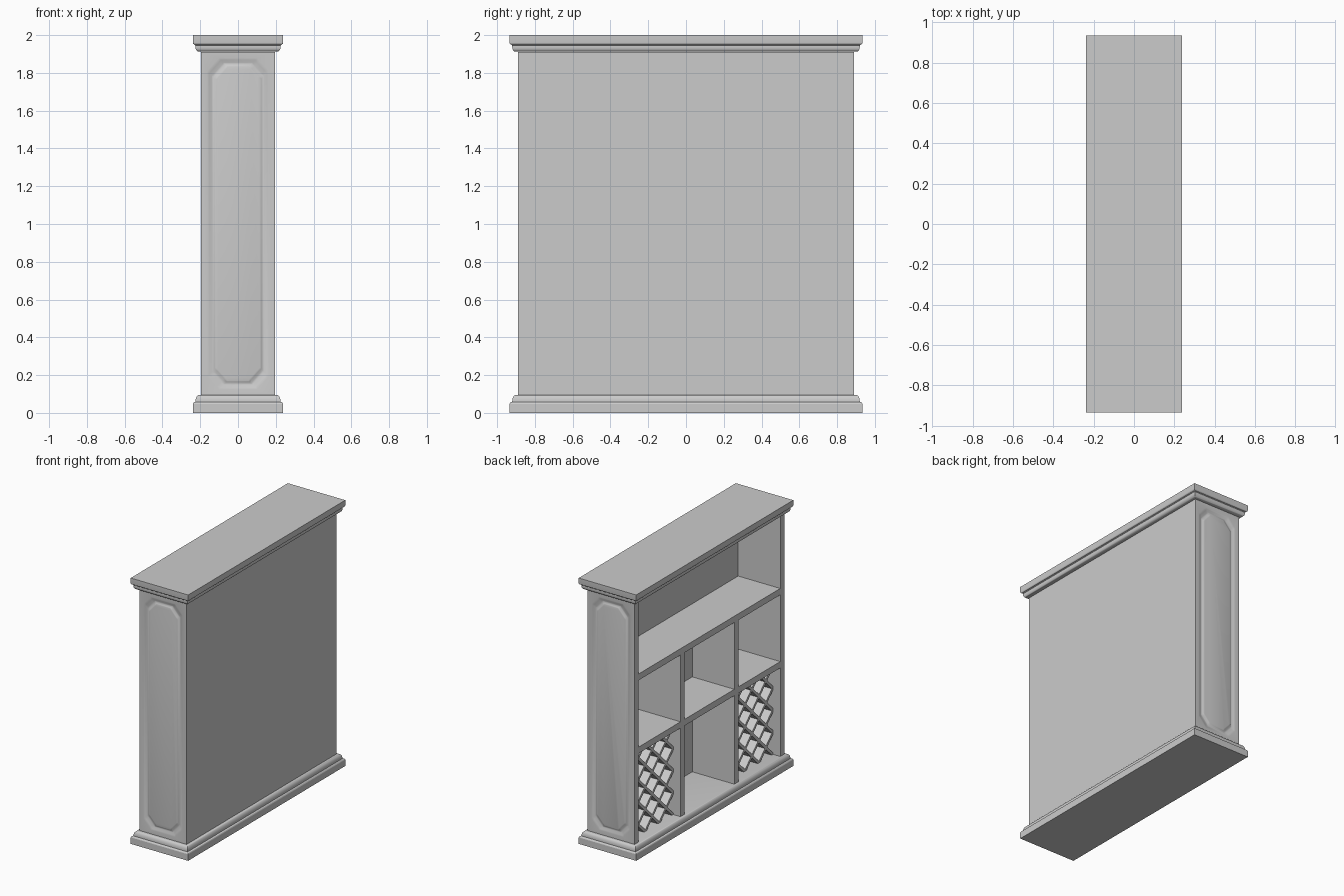
import bpy, bmesh, math
from mathutils import Matrix, Vector

if "Cube" in bpy.data.objects:
    bpy.data.objects.remove(bpy.data.objects["Cube"], do_unlink=True)

grey = bpy.data.materials.new("plain_grey")
grey.use_nodes = True
COLOR = (0.6, 0.6, 0.6, 1)
grey.diffuse_color = COLOR
grey.node_tree.nodes["Principled BSDF"].inputs["Base Color"].default_value = COLOR

# Overall layout
HX, HY = 0.195, 0.89           # half size of the body
Z0, Z1 = 0.093, 1.91           # body bottom and top
T = 0.048                      # board thickness
BACK = 0.155                   # inner face of the back panel
LOW, HIGH = 0.785, 1.335       # shelf centre heights
DIV = 0.32                     # divider centre


def finish(name, bm, smooth=False):
    bmesh.ops.recalc_face_normals(bm, faces=bm.faces)
    mesh = bpy.data.meshes.new(name)
    bm.to_mesh(mesh)
    bm.free()
    mesh.materials.append(grey)
    obj = bpy.data.objects.new(name, mesh)
    bpy.context.collection.objects.link(obj)
    if smooth:
        bpy.ops.object.select_all(action='DESELECT')
        obj.select_set(True)
        bpy.context.view_layer.objects.active = obj
        bpy.ops.object.shade_smooth_by_angle(angle=math.radians(40))
    return obj


def add_box(bm, lo, hi):
    lo, hi = Vector(lo), Vector(hi)
    m = Matrix.Translation((lo + hi) / 2) @ Matrix.Diagonal((*(hi - lo), 1))
    bmesh.ops.create_cube(bm, size=1, matrix=m)


def box(name, lo, hi):
    bm = bmesh.new()
    add_box(bm, lo, hi)
    return finish(name, bm)


def bridge(bm, a, b):
    n = len(a)
    for i in range(n):
        bm.faces.new((a[i], a[(i + 1) % n], b[(i + 1) % n], b[i]))


def moulding(name, profile):
    """Solid rectangular block whose rim follows (overhang, z) points."""
    bm = bmesh.new()
    rings = []
    for d, z in profile:
        x, y = HX + d, HY + d
        rings.append([bm.verts.new((sx * x, sy * y, z))
                      for sx, sy in ((-1, -1), (1, -1), (1, 1), (-1, 1))])
    for a, b in zip(rings, rings[1:]):
        bridge(bm, a, b)
    bm.faces.new(rings[0])
    bm.faces.new(rings[-1])
    return finish(name, bm, True)


def arc(cx, cz, rx, rz, a0, a1, n=6):
    angles = [math.radians(a0 + (a1 - a0) * i / n) for i in range(n + 1)]
    return [(cx + rx * math.cos(a), cz + rz * math.sin(a)) for a in angles]


# Base and crown mouldings
moulding("base", [(0.044, 0), (0.044, 0.048)]
         + arc(0.03, 0.048, 0.014, 0.01, 0, 90, 3)
         + arc(0.01, 0.062, 0.02, 0.033, 0, 90))
moulding("crown", arc(0.012, 1.935, 0.018, 0.023, -90, 0)
         + [(0.03, 1.945), (0.034, 1.948)]
         + arc(0.034, 1.96, 0.01, 0.01, -90, 0, 4)
         + [(0.044, 2.0)])


def end_panel(name, side):
    """End board with a chamfered groove around a raised field."""
    bm = bmesh.new()
    signs = ((1, 1), (-1, 1), (-1, -1), (1, -1))
    mid, half = (Z0 + Z1) / 2, (Z1 - Z0) / 2
    outer_y, inner_y = side * HY, side * (HY - T)

    def ring(offset, depth):
        w, h = 0.163 - offset, 0.877 - offset
        corner = [(w, h - 0.07), (w - 0.012, h - 0.058),
                  (w - 0.05, h - 0.016), (w - 0.062, h)]
        corners = []
        for sx, sz in signs:
            pts = corner if sx * sz > 0 else corner[::-1]
            corners.append([bm.verts.new((sx * x, side * (HY - depth), mid + sz * z))
                            for x, z in pts])
        return corners

    front = [bm.verts.new((sx * HX, outer_y, mid + sz * half)) for sx, sz in signs]
    rear = [bm.verts.new((sx * HX, inner_y, mid + sz * half)) for sx, sz in signs]
    bridge(bm, front, rear)
    bm.faces.new(rear)
    rings = [ring(o, d) for o, d in ((0, 0), (0.01, 0.003), (0.024, 0.01),
                                     (0.032, 0.01), (0.04, 0.003), (0.046, 0.001))]
    # Flat border between the board edge and the groove
    first = rings[0]
    for i in range(4):
        j = (i + 1) % 4
        bm.faces.new([front[i]] + first[i][::-1])
        bm.faces.new((front[i], front[j], first[j][0], first[i][-1]))
    flat = [sum(r, []) for r in rings]
    for a, b in zip(flat, flat[1:]):
        bridge(bm, a, b)
    bm.faces.new(flat[-1])
    return finish(name, bm, True)


end_panel("front_end_panel", -1)
end_panel("rear_end_panel", 1)

# Back panel, shelves and dividers
inner = HY - T
box("back_panel", (BACK, -inner, Z0), (HX, inner, Z1))
for name, z in (("lower_shelf", LOW), ("upper_shelf", HIGH)):
    box(name, (-HX, -inner, z - T / 2), (BACK, inner, z + T / 2))
for side, label in ((-1, "front"), (1, "rear")):
    y = side * DIV
    for level, lo, hi in (("lower", Z0, LOW), ("upper", LOW, HIGH)):
        box(f"{label}_{level}_divider", (-HX, y - T / 2, lo + (T / 2 if lo > Z0 else 0)),
            (BACK, y + T / 2, hi - T / 2))


def bottle_rack(name, y0, y1, z0, z1):
    """Crossed diagonal slats, three diamonds wide and four high."""
    bm = bmesh.new()
    w, h = y1 - y0, z1 - z0
    cols, rows, thick = 3, 4, 0.02
    for slope in (1, -1):
        for k in range(1 - cols, rows):
            # Clip the slat to the compartment in cell units
            a, b = max(0, -k), min(cols, rows - k)
            ends = []
            for u in (a, b):
                v = u + k
                y = y0 + w * (u if slope > 0 else cols - u) / cols
                ends.append(Vector((0, y, z0 + h * v / rows)))
            run = ends[1] - ends[0]
            centre = (ends[0] + ends[1]) / 2
            centre.x = (BACK - HX + 0.06) / 2
            m = (Matrix.Translation(centre)
                 @ Matrix.Rotation(math.atan2(run.z, run.y), 4, 'X')
                 @ Matrix.Diagonal((BACK + HX - 0.06, run.length + thick, thick, 1)))
            bmesh.ops.create_cube(bm, size=1, matrix=m)
    return finish(name, bm)


bottle_rack("front_bottle_rack", -inner, -DIV - T / 2, Z0, LOW - T / 2)
bottle_rack("rear_bottle_rack", DIV + T / 2, inner, Z0, LOW - T / 2)
